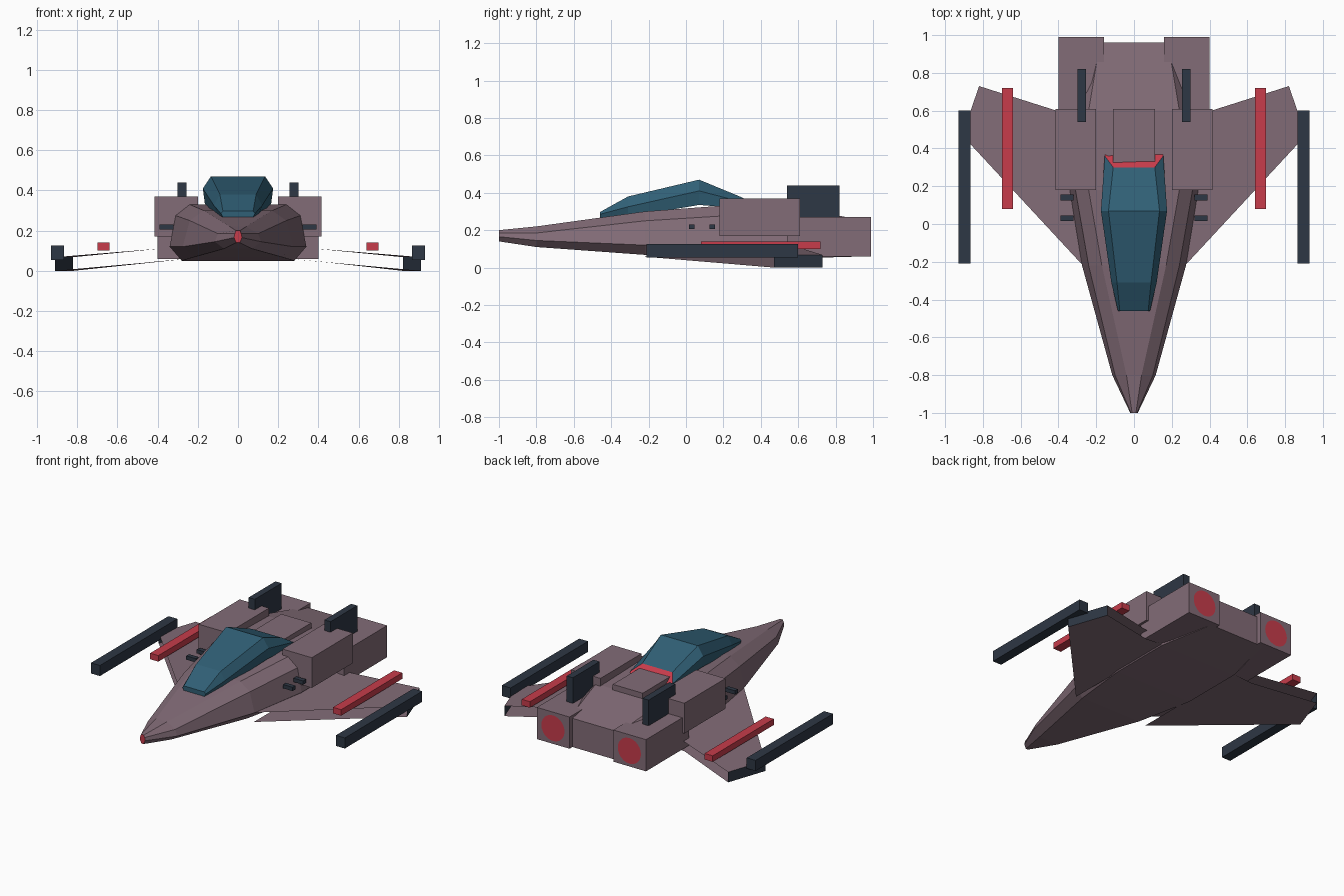
import bpy, bmesh
from math import pi
from mathutils import Matrix

if "Cube" in bpy.data.objects:
    bpy.data.objects.remove(bpy.data.objects["Cube"])


def material(name, rgb):
    m = bpy.data.materials.new(name)
    m.diffuse_color = (*rgb, 1)
    m.use_nodes = True
    m.node_tree.nodes["Principled BSDF"].inputs["Base Color"].default_value = m.diffuse_color
    return m


HULL = material("mauve_hull", (0.225, 0.15, 0.185))
GLASS = material("teal_glass", (0.03, 0.115, 0.18))
DARK = material("dark_metal", (0.027, 0.038, 0.058))
RED = material("red_accent", (0.57, 0.045, 0.07))


def finish(name, bm, *mats, mirror=False):
    me = bpy.data.meshes.new(name)
    bm.to_mesh(me)
    bm.free()
    for m in mats:
        me.materials.append(m)
    ob = bpy.data.objects.new(name, me)
    bpy.context.collection.objects.link(ob)
    if mirror:
        ob.modifiers.new("mirror", 'MIRROR').use_mirror_merge = False
    return ob


def box(name, x, y, z, mat, mirror=True):
    """Box from (min, max) ranges, optionally mirrored to the other side."""
    bm = bmesh.new()
    size = [b - a for a, b in (x, y, z)]
    mid = [(a + b) / 2 for a, b in (x, y, z)]
    bmesh.ops.create_cube(bm, size=1, matrix=Matrix.Translation(mid) @ Matrix.Diagonal((*size, 1)))
    return finish(name, bm, mat, mirror=mirror)


def loft(name, sections, mats, red_front=False, red_back=False):
    """Skin half-sections (x, y, z from bottom to top), each mirrored in x."""
    bm = bmesh.new()
    rings = []
    for half in sections:
        full = half + [(-x, y, z) for x, y, z in reversed(half)]
        rings.append([bm.verts.new(p) for p in full])
    n = len(rings[0])
    for a, b in zip(rings, rings[1:]):
        for i in range(n):
            j = (i + 1) % n
            bm.faces.new((a[i], a[j], b[j], b[i]))
    front = bm.faces.new(rings[0])
    back = bm.faces.new(rings[-1])
    front.material_index = int(red_front)
    back.material_index = int(red_back)
    bmesh.ops.recalc_face_normals(bm, faces=bm.faces)
    return finish(name, bm, *mats)


# Main fuselage: y, then (half width, z) for keel, side, shoulder, top
hull = [
    (-1.0, (.008, .14), (.02, .165), (.016, .185), (.01, .20)),
    (-.80, (.07, .11), (.115, .145), (.10, .185), (.04, .22)),
    (-.22, (.22, .068), (.275, .12), (.24, .25), (.17, .30)),
    (.18, (.28, .05), (.34, .12), (.31, .275), (.24, .33)),
    (.60, (.28, .05), (.34, .12), (.30, .27), (.24, .32)),
    (.96, (.20, .06), (.21, .12), (.20, .20), (.18, .25)),
]
loft("fuselage", [[(x, s[0], z) for x, z in s[1:]] for s in hull], (HULL, RED), red_front=True)

# Faceted cockpit canopy with sloping red rear panel
loft("canopy", [
    [(.075, -.46, .265), (.085, -.46, .285), (.075, -.46, .297)],
    [(.10, -.31, .27), (.12, -.31, .325), (.09, -.31, .38)],
    [(.165, .07, .335), (.175, .07, .41), (.135, .07, .47)],
    [(.15, .38, .31), (.155, .36, .335), (.11, .30, .375)],
], (GLASS, RED), red_back=True)

# Wings: upper and lower skins, open at the edges, closed by a dark tip
bm = bmesh.new()
top, low = [[bm.verts.new(p) for p in (
    (.27, -.22, zr), (.91, .47, zt), (.82, .73, zt), (.41, .60, zm), (.27, .60, zr))]
    for zr, zm, zt in ((.12, .108, .068), (.058, .046, 0))]
bm.faces.new(top)
bm.faces.new(low[::-1])
tip = bm.faces.new((low[1], low[2], top[2], top[1]))
tip.material_index = 1
finish("wings", bm, HULL, DARK, mirror=True)

# Engine housings, rear nacelles and spine block
box("engine_housings", (.20, .415), (.18, .61), (.17, .37), HULL)
box("rear_nacelles", (.16, .40), (.54, .99), (.06, .27), HULL)
box("spine_block", (-.11, .11), (.30, .61), (.25, .355), HULL, mirror=False)

# Red exhaust discs
bm = bmesh.new()
bmesh.ops.create_circle(bm, cap_ends=True, segments=24, radius=.085,
                        matrix=Matrix.Translation((.28, .993, .165)) @ Matrix.Rotation(-pi / 2, 4, 'X'))
finish("exhaust_discs", bm, RED, mirror=True)

# Tail fins, wing tip rails and wing-mounted rods
box("tail_fins", (.255, .30), (.54, .82), (.25, .44), DARK)
box("wing_tip_rails", (.865, .93), (-.21, .60), (.055, .125), DARK)
box("wing_rods", (.64, .70), (.08, .72), (.10, .14), RED)

# Small side pegs
for i, y in enumerate((.015, .125)):
    box(f"side_pegs_{i + 1}", (.32, .39), (y, y + .03), (.205, .23), DARK)
